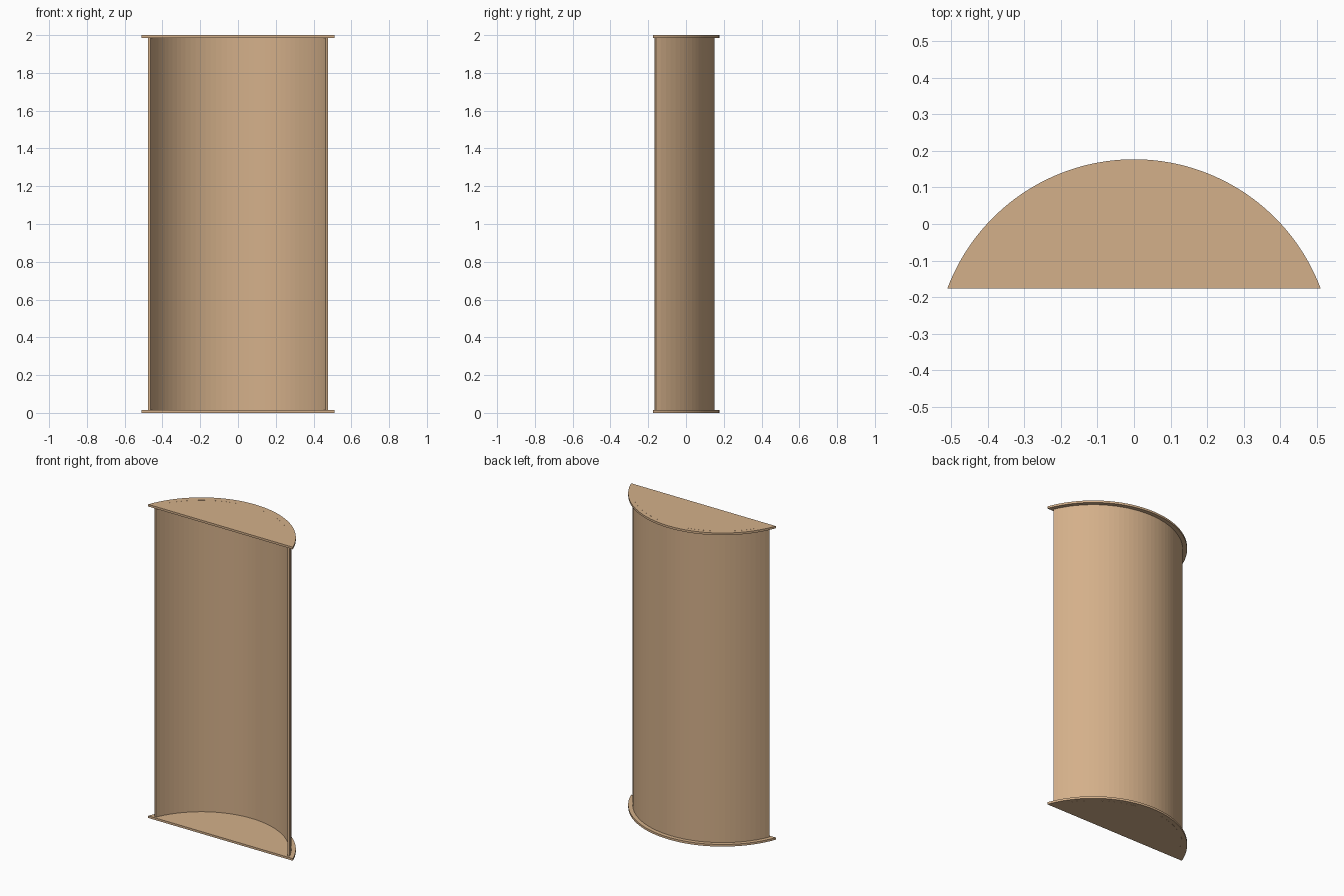
import bpy, bmesh
from math import sin, cos, asin, pi

cube = bpy.data.objects.get("Cube")
if cube:
    bpy.data.objects.remove(cube)

HEIGHT = 2.0
SHEET = 0.014          # board thickness
CENTRE_Y = -0.3685     # axis of the curve
CAP_R = 0.5455
WALL_OUT, WALL_IN = 0.52, 0.506

wood = bpy.data.materials.new("light_wood")
wood.use_nodes = True
colour = (0.658, 0.434, 0.254, 1)
wood.diffuse_color = colour
wood.node_tree.nodes["Principled BSDF"].inputs["Base Color"].default_value = colour


def arc(radius, start, end, steps):
    """Points on the shared curve between two angles."""
    angles = [start + (end - start) * i / steps for i in range(steps + 1)]
    return [(radius * cos(a), CENTRE_Y + radius * sin(a)) for a in angles]


def extrude_outline(name, outline, z0, z1):
    """Solid prism from a flat outline."""
    bm = bmesh.new()
    face = bm.faces.new([bm.verts.new((x, y, z0)) for x, y in outline])
    top = bmesh.ops.extrude_face_region(bm, geom=[face])["geom"]
    verts = [v for v in top if isinstance(v, bmesh.types.BMVert)]
    bmesh.ops.translate(bm, verts=verts, vec=(0, 0, z1 - z0))
    bmesh.ops.recalc_face_normals(bm, faces=bm.faces)
    mesh = bpy.data.meshes.new(name)
    bm.to_mesh(mesh)
    bm.free()
    mesh.materials.append(wood)
    obj = bpy.data.objects.new(name, mesh)
    bpy.context.collection.objects.link(obj)
    return obj


def curved_strip(name, start, end, steps, z0, z1):
    outline = arc(WALL_OUT, start, end, steps) + arc(WALL_IN, end, start, steps)
    return extrude_outline(name, outline, z0, z1)


# Segment-shaped end boards
cap_start = asin((-0.176 - CENTRE_Y) / CAP_R)
cap_outline = arc(CAP_R, cap_start, pi - cap_start, 64)
LIP = 0.0004           # tabs stand this proud of the boards
extrude_outline("bottom_board", cap_outline, LIP, SHEET)
extrude_outline("top_board", cap_outline, HEIGHT - SHEET, HEIGHT - LIP)

# Curved back panel
wall_start = asin((-0.16 - CENTRE_Y) / WALL_OUT)
curved_strip("curved_panel", wall_start, pi - wall_start, 40, SHEET, HEIGHT - SHEET)

# Joint tabs passing through both boards
TAB_START, TAB_END = 0.59, 1.395
for side, a, b in (("left", TAB_START, TAB_END),
                   ("right", pi - TAB_END, pi - TAB_START)):
    curved_strip(f"bottom_tab_{side}", a, b, 16, 0, SHEET)
    curved_strip(f"top_tab_{side}", a, b, 16, HEIGHT - SHEET, HEIGHT)
